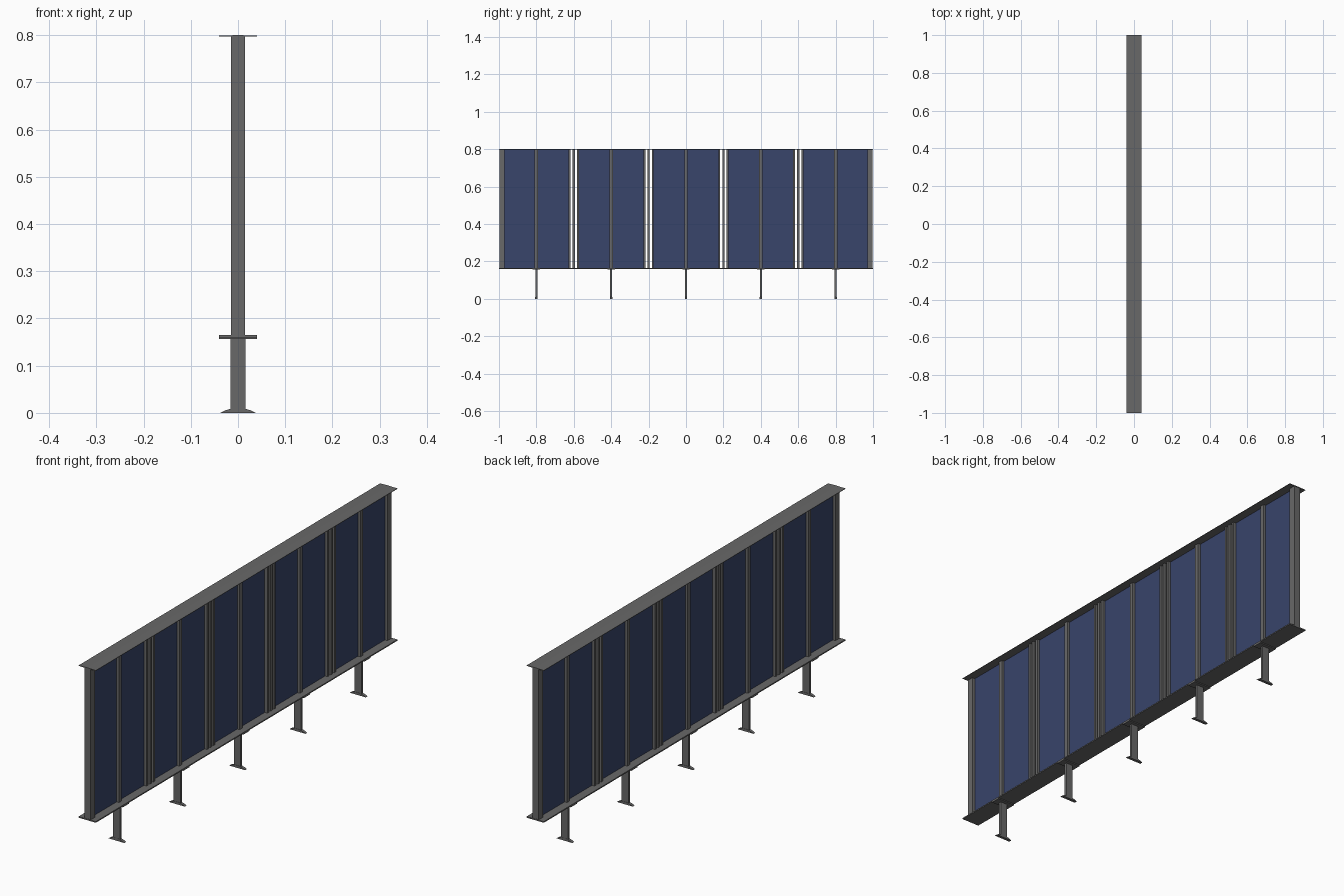
import bpy, bmesh

if "Cube" in bpy.data.objects:
    bpy.data.objects.remove(bpy.data.objects["Cube"])


def material(name, rgb):
    m = bpy.data.materials.new(name)
    m.diffuse_color = (*rgb, 1)
    m.use_nodes = True
    m.node_tree.nodes["Principled BSDF"].inputs["Base Color"].default_value = m.diffuse_color
    return m


STEEL = material("grey steel", (0.14, 0.14, 0.14))
BLUE = material("navy panel", (0.04, 0.058, 0.145))


def prism(name, points, a, b, axis, mat):
    """Extrude a closed profile from a to b along y or z."""
    bm = bmesh.new()
    place = {"y": lambda p, t: (p[0], t, p[1]), "z": lambda p, t: (p[0], p[1], t)}[axis]
    lo = [bm.verts.new(place(p, a)) for p in points]
    hi = [bm.verts.new(place(p, b)) for p in points]
    bm.faces.new(lo)
    bm.faces.new(hi)
    n = len(points)
    for i in range(n):
        bm.faces.new((lo[i], lo[(i + 1) % n], hi[(i + 1) % n], hi[i]))
    bmesh.ops.recalc_face_normals(bm, faces=bm.faces)
    me = bpy.data.meshes.new(name)
    bm.to_mesh(me)
    bm.free()
    me.materials.append(mat)
    ob = bpy.data.objects.new(name, me)
    bpy.context.collection.objects.link(ob)
    return ob


def upright(name, x, y, z0, z1, mat=STEEL):
    """Box given by half sizes in x, a y range and a z range."""
    return prism(name, [(-x, y[0]), (x, y[0]), (x, y[1]), (-x, y[1])], z0, z1, "z", mat)


# Top cap with a shallow ridge, and the bottom rail
prism("top_cap", [(-.04, .797), (.04, .797), (.04, .799), (0, .8), (-.04, .799)],
      -1, 1, "y", STEEL)
prism("bottom_rail", [(-.04, .16), (.04, .16), (.04, .165), (-.04, .165)],
      -1, 1, "y", STEEL)

# End posts
for s in (-1, 1):
    upright("end_post", .015, sorted((s * .998, s * .97)), .165, .797)

# Joints between bays: a centre bar and two edge bars with open slots
for y in (-.6, -.2, .2, .6):
    for off, w in ((-.022, .005), (0, .006), (.022, .005)):
        upright("joint_bar", .015, (y + off - w, y + off + w), .165, .797)

for y in (-.8, -.4, 0, .4, .8):
    # Foot post, bracket under the rail, and middle rib
    upright("foot_post", .016, (y - .005, y + .005), .002, .16)
    upright("rail_bracket", .04, (y - .02, y + .02), .156, .16)
    upright("middle_rib", .014, (y - .009, y + .009), .165, .797)
    # Flared foot
    prism("foot", [(-.037, 0), (.037, 0), (.034, .002), (.028, .005), (.012, .01),
                   (-.012, .01), (-.028, .005), (-.034, .002)],
          y - .006, y + .006, "y", STEEL)

# Blue infill panels between joints
edges = [(-.97, -.627), (-.573, -.227), (-.173, .173), (.227, .573), (.627, .97)]
for e in edges:
    upright("infill_panel", .003, e, .165, .797, BLUE)
